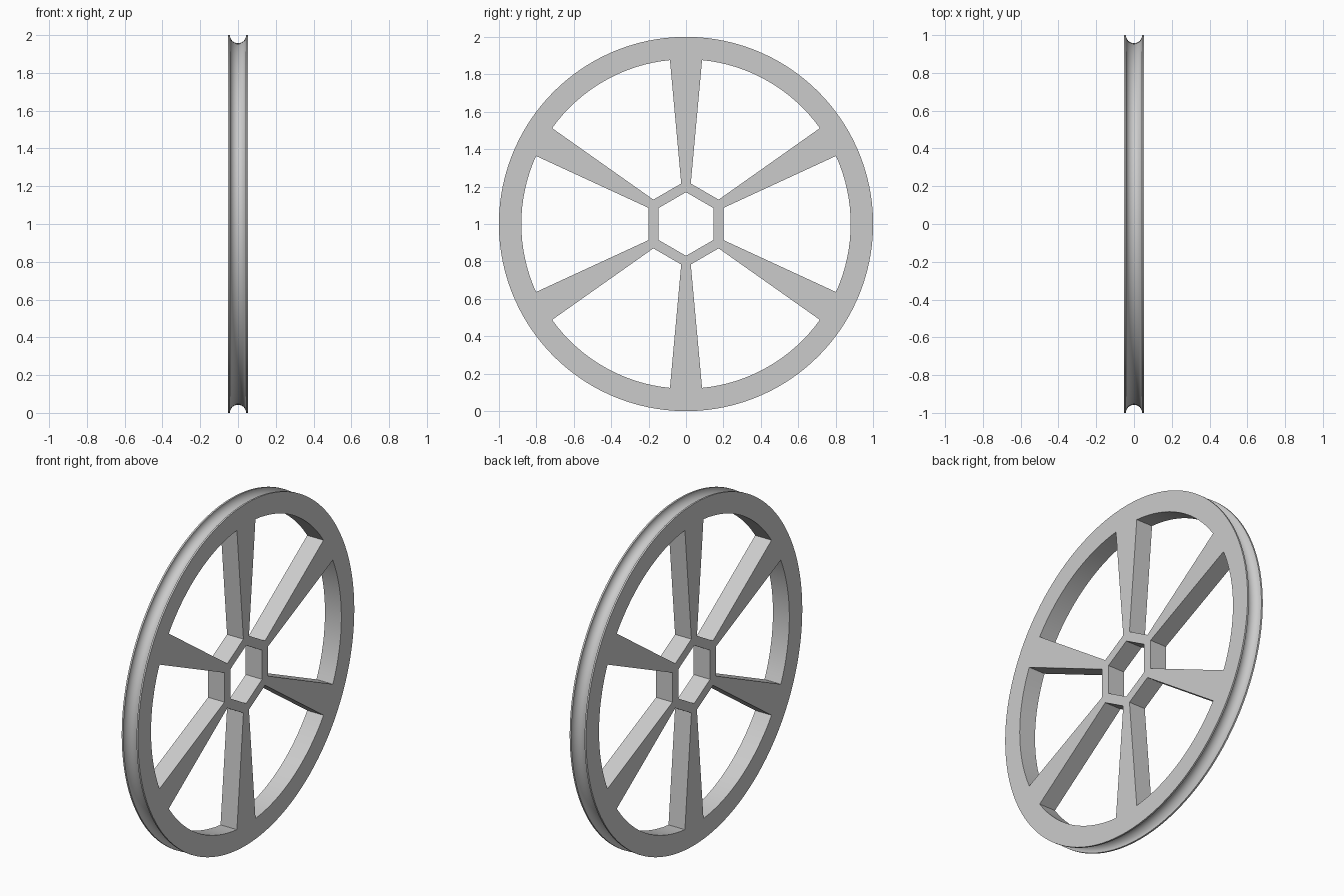
import bpy
import bmesh
from math import sin, cos, pi, asin, radians
from mathutils import Matrix, Vector

if "Cube" in bpy.data.objects:
    bpy.data.objects.remove(bpy.data.objects["Cube"], do_unlink=True)

HALF = 0.053       # half thickness
GROOVE = 0.043     # radius of the round groove in the rim
RIM_IN = 0.88      # inner radius of the rim
SEGS = 120

bm = bmesh.new()


def ring(points, x):
    """Closed loop of vertices in the plane at x."""
    return [bm.verts.new((x, y, z + 1)) for y, z in points]


def bridge(a, b):
    for i in range(len(a)):
        j = (i + 1) % len(a)
        bm.faces.new((a[i], a[j], b[j], b[i]))


def circle(radius, count, start=0.0):
    return [(radius * cos(start + 2 * pi * i / count),
             radius * sin(start + 2 * pi * i / count)) for i in range(count)]


def window(angle):
    """Opening between two spokes: flat hub side, tapering edges, rim arc."""
    half = radians(24.4)
    pts = [(0.2, 0.086), (0.2, -0.086)]
    pts += [(RIM_IN * cos(t), RIM_IN * sin(t))
            for t in (half * (i / 8 - 1) for i in range(17))]
    turn = Matrix.Rotation(angle, 2)
    return [tuple(turn @ Vector(p)) for p in pts]


# Inner walls: six windows and the hexagonal axle hole
sides = {-1: [], 1: []}
holes = [window(i * pi / 3) for i in range(6)] + [circle(0.17, 6, pi / 6)]
for outline in holes:
    pair = [ring(outline, s * HALF) for s in (-1, 1)]
    bridge(*pair)
    sides[-1].append(pair[0])
    sides[1].append(pair[1])

# Outer rim: narrow lips with a half-round groove between them
profile = [(-HALF, 1.0)]
profile += [(-GROOVE * cos(pi * i / 16), 1 - GROOVE * sin(pi * i / 16)) for i in range(17)]
profile += [(HALF, 1.0)]
rows = [ring(circle(r, SEGS), x) for x, r in profile]
for a, b in zip(rows, rows[1:]):
    bridge(a, b)
sides[-1].append(rows[0])
sides[1].append(rows[-1])

# Flat side faces, filled around the openings
for s, loops in sides.items():
    edges = [bm.edges.get((lp[i - 1], lp[i])) for lp in loops for i in range(len(lp))]
    bmesh.ops.triangle_fill(bm, use_beauty=True, edges=edges, normal=(s, 0, 0))
bmesh.ops.recalc_face_normals(bm, faces=bm.faces)

mesh = bpy.data.meshes.new("grooved_wheel")
bm.to_mesh(mesh)
bm.free()
wheel = bpy.data.objects.new("grooved_wheel", mesh)
bpy.context.collection.objects.link(wheel)

# Plain grey material
grey = bpy.data.materials.new("plain_grey")
grey.use_nodes = True
colour = (0.6, 0.6, 0.6, 1)
grey.diffuse_color = colour
grey.node_tree.nodes["Principled BSDF"].inputs["Base Color"].default_value = colour
mesh.materials.append(grey)

# Smooth groove and arcs, crisp edges elsewhere
bpy.ops.object.select_all(action='DESELECT')
wheel.select_set(True)
bpy.context.view_layer.objects.active = wheel
bpy.ops.object.shade_smooth_by_angle(angle=radians(30))
